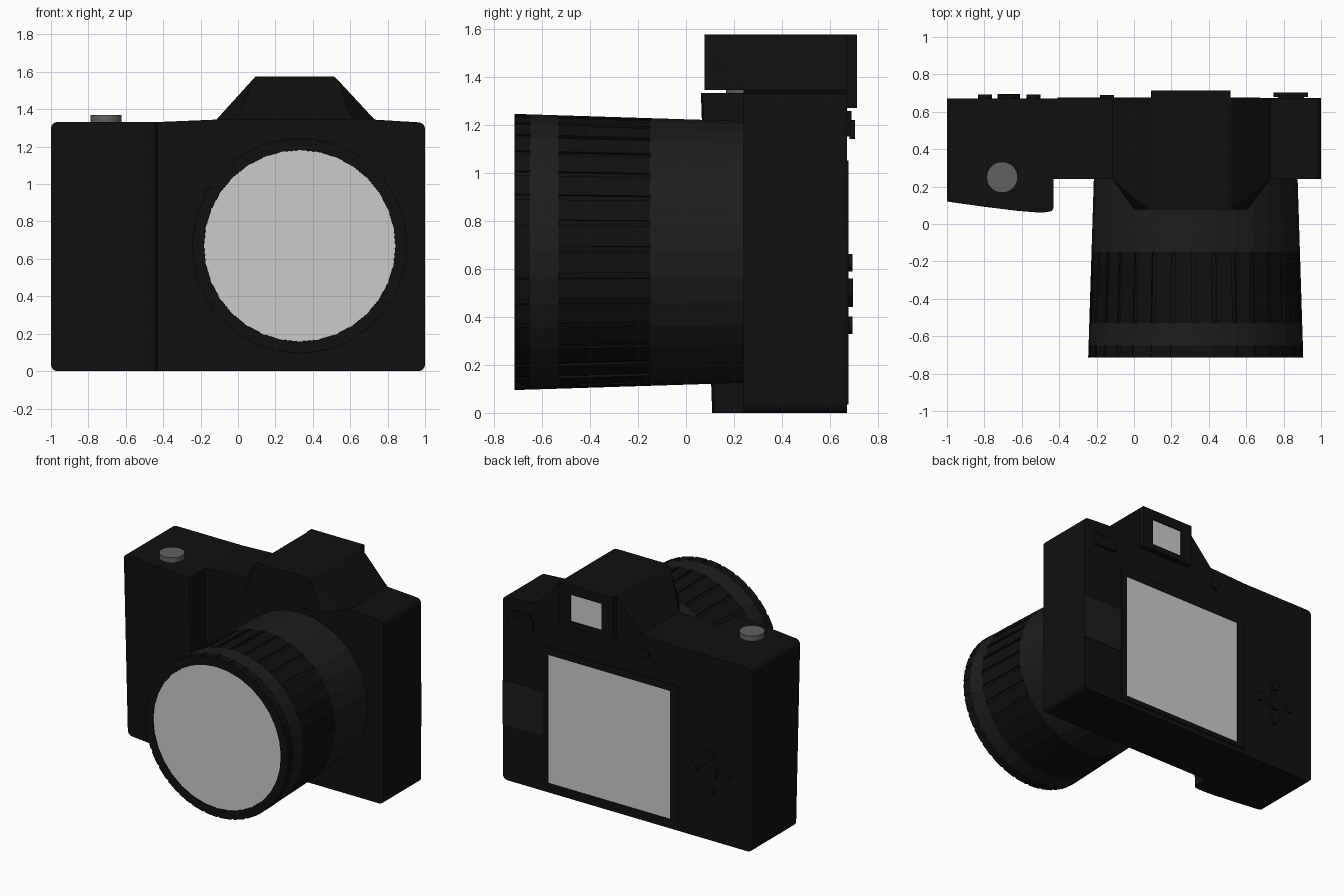
import bpy, bmesh
from math import sin, cos, pi, tau

if "Cube" in bpy.data.objects:
    bpy.data.objects.remove(bpy.data.objects["Cube"])


def material(name, v):
    m = bpy.data.materials.new(name)
    m.diffuse_color = (v, v, v, 1)
    m.use_nodes = True
    m.node_tree.nodes["Principled BSDF"].inputs["Base Color"].default_value = m.diffuse_color
    return m


BLACK = material("black", 0.005)
CHARCOAL = material("charcoal", 0.012)
METAL = material("dark_metal", 0.12)


def finish(name, bm, mat=None):
    bmesh.ops.recalc_face_normals(bm, faces=bm.faces)
    me = bpy.data.meshes.new(name)
    bm.to_mesh(me)
    bm.free()
    ob = bpy.data.objects.new(name, me)
    bpy.context.collection.objects.link(ob)
    if mat:
        me.materials.append(mat)
    return ob


def prism(name, bottom, top, mat=None):
    """Join two matching outlines into a solid."""
    bm = bmesh.new()
    a = [bm.verts.new(p) for p in bottom]
    b = [bm.verts.new(p) for p in top]
    n = len(a)
    bm.faces.new(a)
    bm.faces.new(b)
    for i in range(n):
        bm.faces.new((a[i], a[(i + 1) % n], b[(i + 1) % n], b[i]))
    return finish(name, bm, mat)


def box(name, x, y, z, mat=None):
    ring = [(x[0], z[0]), (x[1], z[0]), (x[1], z[1]), (x[0], z[1])]
    return prism(name, [(u, y[0], w) for u, w in ring], [(u, y[1], w) for u, w in ring], mat)


def disc(name, x, z, r, y, mat=None, n=16):
    ring = [(x + r * cos(tau * i / n), z + r * sin(tau * i / n)) for i in range(n)]
    return prism(name, [(u, y[0], w) for u, w in ring], [(u, y[1], w) for u, w in ring], mat)


def frame(name, outer, inner, y, mat):
    """Rectangular ring facing +y, given (x0, x1, z0, z1) rectangles."""
    bm = bmesh.new()
    loops = []
    for rect, yy in ((outer, y[0]), (outer, y[1]), (inner, y[1]), (inner, y[0])):
        x0, x1, z0, z1 = rect
        loops.append([bm.verts.new((u, yy, w)) for u, w in ((x0, z0), (x1, z0), (x1, z1), (x0, z1))])
    for k in range(4):
        p, q = loops[k], loops[(k + 1) % 4]
        for i in range(4):
            j = (i + 1) % 4
            bm.faces.new((p[i], p[j], q[j], q[i]))
    return finish(name, bm, mat)


def corner(cx, cz, r, start):
    return [(cx + r * cos(start + pi / 8 * i), cz + r * sin(start + pi / 8 * i)) for i in range(5)]


# Camera body: rounded outline with a gently raised centre
R = 0.035
outline = (corner(-1 + R, R, R, pi) + corner(1 - R, R, R, 1.5 * pi)
           + corner(1 - R, 1.33 - R, R, 0) + [(0.72, 1.345), (-0.11, 1.345), (-0.42, 1.332)]
           + corner(-1 + R, 1.332 - R, R, pi / 2))
prism("body", [(x, 0.24, z) for x, z in outline], [(x, 0.67, z) for x, z in outline], BLACK)

# Hand grip: plan outline leaning forward towards the top
plan = [(-1, 0.25), (-1, 0.12), (-0.8, 0.092), (-0.62, 0.07), (-0.52, 0.062),
        (-0.465, 0.063), (-0.44, 0.07), (-0.43, 0.085), (-0.43, 0.25)]


def grip_ring(z):
    lean = 0.047 * (1 - z / 1.332)
    return [(x, y + (lean if y < 0.2 else 0), z) for x, y in plan]


grip = prism("hand_grip", grip_ring(0), grip_ring(1.332), BLACK)
bm = bmesh.new()
bm.from_mesh(grip.data)
ends = [e for e in bm.edges if all(v.co.x < -0.99 for v in e.verts)
        and abs(e.verts[0].co.z - e.verts[1].co.z) < 0.01]
bmesh.ops.bevel(bm, geom=ends, offset=R, segments=4, profile=0.5, affect='EDGES')
bm.to_mesh(grip.data)
bm.free()

# Viewfinder hump: convex hull with chamfered front corners
bm = bmesh.new()
for x, y in ((-0.115, 0.24), (0, 0.078), (0.61, 0.078), (0.73, 0.24), (0.73, 0.67), (-0.115, 0.67)):
    bm.verts.new((x, y, 1.345))
for y in (0.078, 0.67):
    for x, z in ((0.077, 1.555), (0.087, 1.568), (0.11, 1.575)):
        bm.verts.new((x, y, z))
        bm.verts.new((0.61 - x, y, z))
bmesh.ops.convex_hull(bm, input=bm.verts)
finish("viewfinder_hump", bm, BLACK)

# Eyepiece and its window
frame("eyepiece_frame", (0.09, 0.515, 1.27, 1.575), (0.18, 0.43, 1.31, 1.505), (0.66, 0.713), BLACK)
box("eyepiece_window", (0.175, 0.435), (0.66, 0.703), (1.305, 1.51))

# Rear screen, frame and side thumb plate
frame("screen_frame", (-0.41, 0.675, 0.035, 1.05), (-0.345, 0.63, 0.07, 1.0), (0.66, 0.677), BLACK)
box("screen", (-0.35, 0.635), (0.66, 0.673), (0.065, 1.005))
box("side_plate", (0.68, 0.999), (0.64, 0.673), (0.4, 0.72), CHARCOAL)

# Rear buttons
disc("pad_centre", -0.67, 0.5, 0.06, (0.66, 0.695), BLACK)
for name, dx, dz in (("left", -0.127, 0), ("right", 0.133, 0), ("up", 0, 0.125), ("down", 0, -0.135)):
    disc("pad_" + name, -0.67 + dx, 0.5 + dz, 0.037, (0.66, 0.693), BLACK, 12)
disc("rear_button", -0.145, 1.22, 0.037, (0.66, 0.69), BLACK, 12)
box("rear_switch_base", (0.77, 0.91), (0.66, 0.686), (1.15, 1.25), BLACK)
box("rear_switch", (0.745, 0.93), (0.68, 0.703), (1.14, 1.22), BLACK)

# Shutter button
ring = [(-0.705 + 0.083 * cos(tau * i / 32), 0.25 + 0.083 * sin(tau * i / 32)) for i in range(32)]
prism("shutter_button", [(x, y, 1.32) for x, y in ring], [(x, y, 1.37) for x, y in ring], METAL)

# Lens, turned around an axis along y
LX, LZ, SEG = 0.33, 0.67, 32


def lens_radius(y):
    return 0.545 + (0.235 - y) * 0.0316


def lens_section(name, y0, y1, mat, inner0, inner1, groove=0.0):
    step = tau / SEG
    spokes = []
    for i in range(SEG):
        a = i * step
        if groove:
            g = a + step * 0.2
            spokes += [(a, groove), (g, groove), (g, 0), (a + step, 0)]
        else:
            spokes.append((a, 0))
    bm = bmesh.new()
    cols = []
    for a, cut in spokes:
        prof = [(y0, inner0), (y0, lens_radius(y0) - cut), (y1, lens_radius(y1) - cut), (y1, inner1)]
        if y1 < -0.7:
            prof.append((y1 + 0.02, inner1))
        cols.append([bm.verts.new((LX + r * cos(a), y, LZ + r * sin(a))) for y, r in prof])
    for k, p in enumerate(cols):
        q = cols[(k + 1) % len(cols)]
        for i in range(len(p) - 1):
            bm.faces.new((p[i], p[i + 1], q[i + 1], q[i]))
    bmesh.ops.remove_doubles(bm, verts=bm.verts, dist=1e-5)
    return finish(name, bm, mat)


lens_section("lens_barrel", 0.242, -0.15, CHARCOAL, 0.53, 0.53)
lens_section("lens_grip_ring", -0.15, -0.53, BLACK, 0.53, 0.53, 0.01)
lens_section("lens_band", -0.53, -0.65, CHARCOAL, 0.54, 0.54)
lens_section("lens_front_ring", -0.65, -0.714, BLACK, 0.54, 0.512, 0.006)
disc("lens_glass", LX, LZ, 0.512, (-0.71, -0.70), None, SEG)
